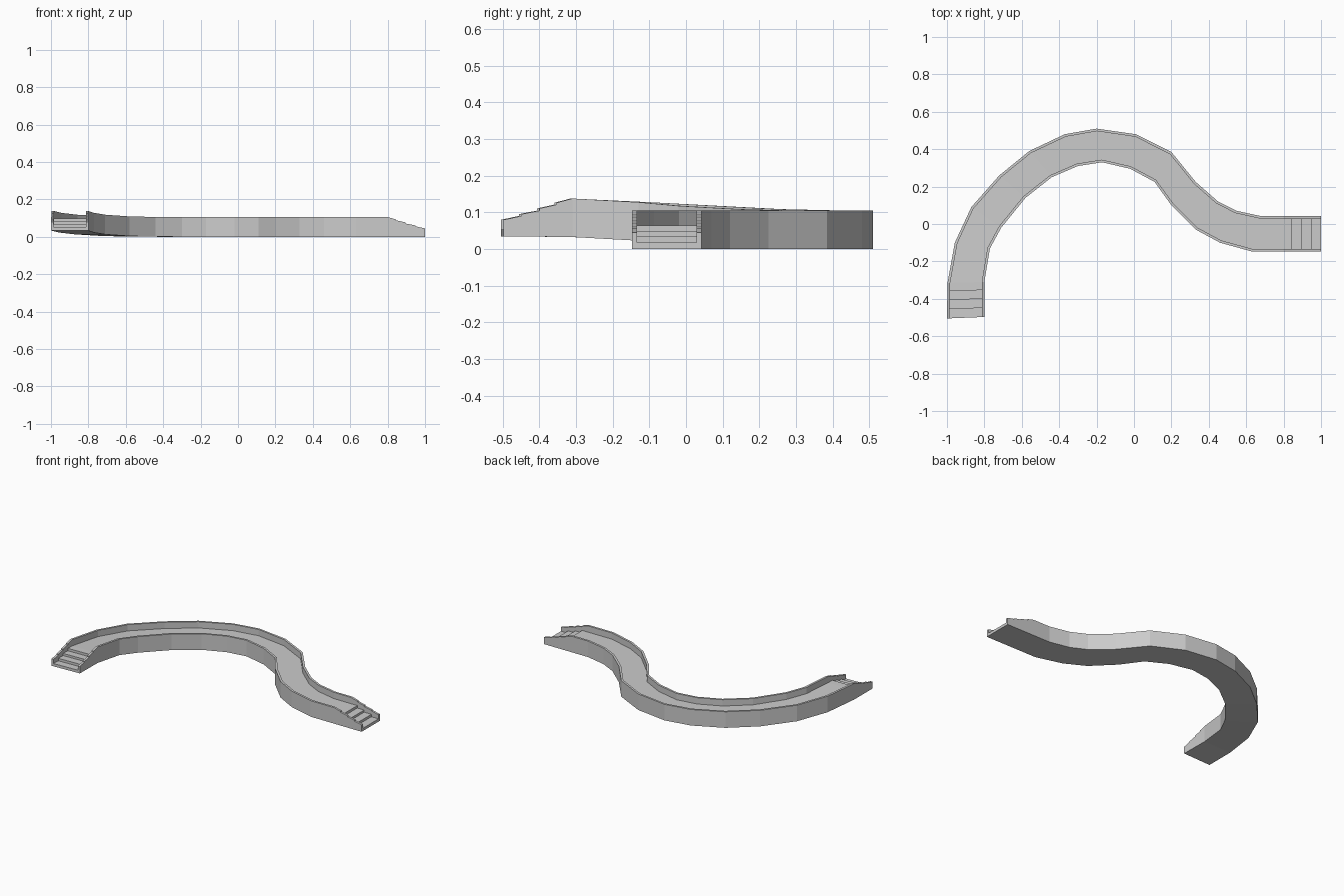
import bpy, bmesh
from mathutils import Vector

if "Cube" in bpy.data.objects:
    bpy.data.objects.remove(bpy.data.objects["Cube"])

# Path stations: outer edge xy, inner edge xy, lift of the whole section
PATH = [
    (-1.00, -0.505, -0.80, -0.497, .035), (-0.997, -0.315, -0.80, -0.31, .033),
    (-0.958, -0.10, -0.77, -0.13, .023), (-0.87, 0.09, -0.71, -0.02, .013),
    (-0.72, 0.26, -0.58, 0.14, .004), (-0.56, 0.39, -0.44, 0.25, .001),
    (-0.37, 0.48, -0.30, 0.31, 0), (-0.20, 0.51, -0.17, 0.33, 0),
    (0.01, 0.48, -0.02, 0.295, 0), (0.20, 0.385, 0.11, 0.225, 0),
    (0.33, 0.225, 0.20, 0.10, 0), (0.45, 0.12, 0.33, -0.03, 0),
    (0.55, 0.07, 0.46, -0.10, 0), (0.68, 0.042, 0.63, -0.147, 0),
    (0.80, 0.042, 0.80, -0.147, 0), (1.00, 0.042, 1.00, -0.147, 0),
]
# Stair ends: fraction from the end, parapet crest height, tread height
STEPS = [(0, .045, .018), (.26, .056, .018), (.26, .061, .034), (.52, .071, .034),
         (.52, .077, .048), (.77, .088, .048), (.77, .093, .064)]
CREST, DECK, WALL = .105, .064, .014


def section(st, crest, deck):
    """Channel cross-section: two parapets with the walkway between."""
    ax, ay, bx, by, lift = st
    a, b = Vector((ax, ay, lift)), Vector((bx, by, lift))
    w = (b - a).normalized() * WALL
    up = lambda p, h: p + Vector((0, 0, h))
    return [a, up(a, crest), up(a + w, crest), up(a + w, deck),
            up(b - w, deck), up(b - w, crest), up(b, crest), b]


def stairs(end, inner):
    return [section([p + (q - p) * f for p, q in zip(end, inner)], c, d)
            for f, c, d in STEPS]


rings = stairs(PATH[0], PATH[1])
rings += [section(s, CREST, DECK) for s in PATH[1:-1]]
rings += stairs(PATH[-1], PATH[-2])[::-1]

# Skin the sections into one closed shell
bm = bmesh.new()
vs = [[bm.verts.new(p) for p in r] for r in rings]
for r, s in zip(vs, vs[1:]):
    riser = (r[0].co - s[0].co).length < 1e-5
    for i in range(8):
        if riser and i not in (1, 3, 5):   # only treads and crests have risers
            continue
        j = (i + 1) % 8
        bm.faces.new((r[i], r[j], s[j], s[i]))
bm.faces.new(vs[0][::-1])
bm.faces.new(vs[-1])
bmesh.ops.remove_doubles(bm, verts=bm.verts, dist=1e-5)
bmesh.ops.recalc_face_normals(bm, faces=bm.faces)

mesh = bpy.data.meshes.new("winding_footbridge")
bm.to_mesh(mesh)
bm.free()
bpy.context.collection.objects.link(bpy.data.objects.new("winding_footbridge", mesh))
